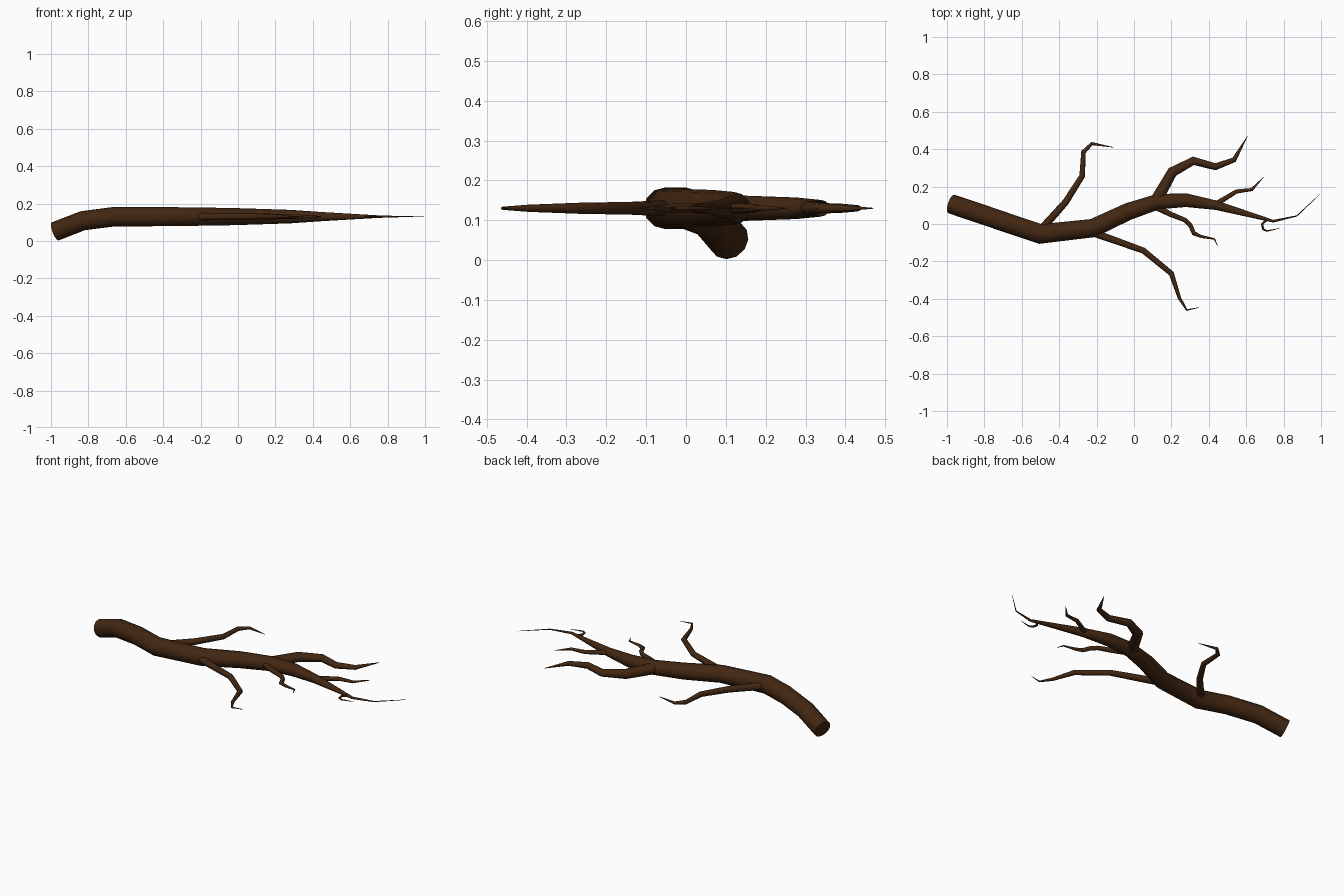
import bpy, bmesh, math
from mathutils import Vector

SIDES = 12
Z = 0.13  # level of the flat spray of twigs

bark = bpy.data.materials.new("dark_brown_bark")
bark.diffuse_color = (0.055, 0.02, 0.006, 1)


def limb(name, points):
    """Tapered mitred tube through (x, y, radius) or (x, y, radius, z) points."""
    pts = [Vector((p[0], p[1], p[3] if len(p) > 3 else Z)) for p in points]
    bm = bmesh.new()
    rings = []
    for i, p in enumerate(pts):
        before = (p - pts[i - 1]).normalized() if i else None
        after = (pts[i + 1] - p).normalized() if i < len(pts) - 1 else None
        before, after = before or after, after or before
        tangent = (before + after).normalized()
        side = tangent.cross(Vector((0, 0, 1))).normalized()
        up = side.cross(tangent)
        r = points[i][2]
        wide = r / max(tangent.dot(after), 0.75)
        ring = []
        for k in range(SIDES):
            a = 2 * math.pi * k / SIDES
            ring.append(bm.verts.new(p + side * wide * math.cos(a) + up * r * math.sin(a)))
        rings.append(ring)
    for a, b in zip(rings, rings[1:]):
        for k in range(SIDES):
            n = (k + 1) % SIDES
            bm.faces.new((a[k], a[n], b[n], b[k]))
    bm.faces.new(rings[0])
    bm.faces.new(rings[-1])
    bmesh.ops.recalc_face_normals(bm, faces=bm.faces)
    me = bpy.data.meshes.new(name)
    bm.to_mesh(me)
    bm.free()
    me.materials.append(bark)
    ob = bpy.data.objects.new(name, me)
    bpy.context.collection.objects.link(ob)
    bpy.ops.object.select_all(action='DESELECT')
    ob.select_set(True)
    bpy.context.view_layer.objects.active = ob
    bpy.ops.object.shade_smooth_by_angle(angle=math.radians(35))


# Main stem, drooping at the thick cut end
limb("main_branch", [
    (-0.977, 0.107, 0.052, 0.051), (-0.83, 0.058, 0.052, 0.108),
    (-0.66, 0.0, 0.052), (-0.5, -0.053, 0.052), (-0.22, -0.022, 0.049),
    (-0.03, 0.067, 0.046), (0.13, 0.12, 0.041), (0.28, 0.127, 0.036),
    (0.44, 0.1, 0.025), (0.745, 0.015, 0.007), (0.87, 0.043, 0.003),
    (0.995, 0.16, 0.001)])

# Side branches
limb("back_left_twig", [
    (-0.51, -0.045, 0.022), (-0.365, 0.118, 0.018), (-0.277, 0.257, 0.015),
    (-0.27, 0.385, 0.012), (-0.225, 0.43, 0.008), (-0.11, 0.41, 0.001)])
limb("front_twig", [
    (-0.25, -0.035, 0.021), (0.05, -0.142, 0.016), (0.2, -0.265, 0.014),
    (0.243, -0.396, 0.009), (0.282, -0.46, 0.004), (0.35, -0.446, 0.001)])
limb("back_right_branch", [
    (0.11, 0.11, 0.033), (0.205, 0.278, 0.027), (0.318, 0.338, 0.021),
    (0.435, 0.306, 0.018), (0.535, 0.343, 0.013), (0.607, 0.47, 0.001)])
limb("upper_tip_twig", [
    (0.41, 0.09, 0.015), (0.548, 0.174, 0.011), (0.63, 0.184, 0.008),
    (0.694, 0.252, 0.001)])
limb("small_front_twig", [
    (0.1, 0.1, 0.018), (0.2, 0.05, 0.014), (0.275, 0.02, 0.012),
    (0.303, -0.01, 0.012), (0.32, -0.05, 0.011), (0.36, -0.067, 0.008),
    (0.43, -0.08, 0.004), (0.447, -0.118, 0.001)])
limb("tiny_tip_twig", [
    (0.71, 0.022, 0.006), (0.685, 0.0, 0.006), (0.69, -0.027, 0.006),
    (0.71, -0.038, 0.004), (0.778, -0.023, 0.001)])
